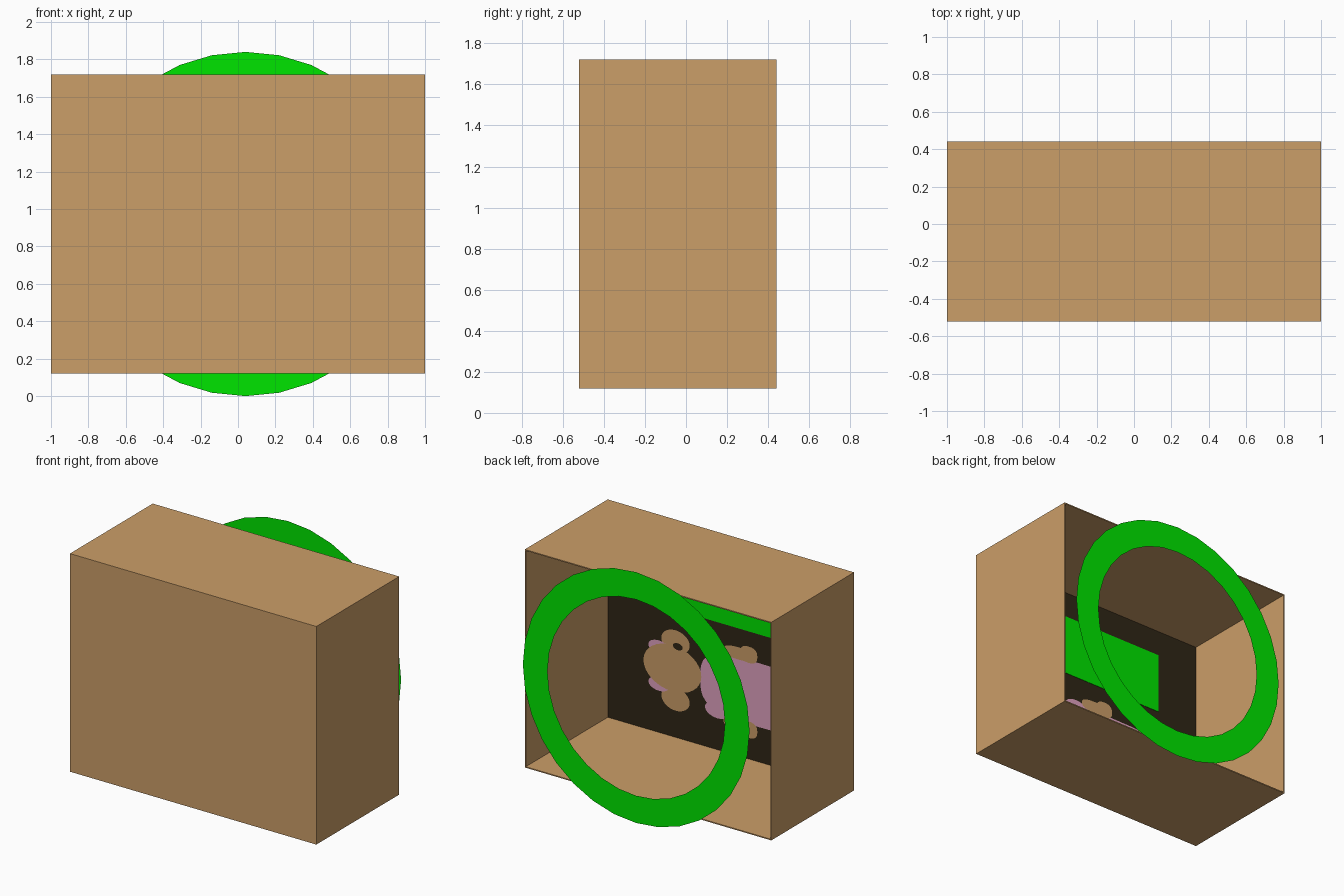
import bpy, bmesh, math

if "Cube" in bpy.data.objects:
    bpy.data.objects.remove(bpy.data.objects["Cube"])


def material(name, rgb):
    m = bpy.data.materials.new(name)
    m.diffuse_color = (*rgb, 1)
    m.use_nodes = True
    m.node_tree.nodes["Principled BSDF"].inputs["Base Color"].default_value = m.diffuse_color
    return m


BROWN = material("cardboard brown", (0.60, 0.342, 0.138))
GREEN = material("bright green", (0.0, 0.78, 0.0))
DARK = material("dark brown", (0.029, 0.019, 0.008))
MAUVE = material("mauve", (0.75, 0.36, 0.53))


def finish(name, bm, mat):
    me = bpy.data.meshes.new(name)
    bm.to_mesh(me)
    bm.free()
    me.materials.append(mat)
    ob = bpy.data.objects.new(name, me)
    bpy.context.scene.collection.objects.link(ob)
    return ob


def panel(name, x0, x1, y0, y1, z0, z1, mat):
    bm = bmesh.new()
    bmesh.ops.create_cube(bm, size=1)
    for v in bm.verts:
        v.co = ((x0 + x1) / 2 + v.co.x * (x1 - x0),
                (y0 + y1) / 2 + v.co.y * (y1 - y0),
                (z0 + z1) / 2 + v.co.z * (z1 - z0))
    return finish(name, bm, mat)


def plate(name, x, z, rx, rz, y, mat, power=1.0, n=32):
    """Flat rounded plate facing +y; power below 1 squares it off."""
    bm = bmesh.new()
    vs = []
    for i in range(n):
        a = 2 * math.pi * i / n
        c, s = math.cos(a), math.sin(a)
        vs.append(bm.verts.new((x + rx * math.copysign(abs(c) ** power, c), y,
                                z + rz * math.copysign(abs(s) ** power, s))))
    bm.faces.new(vs[::-1])
    return finish(name, bm, mat)


# Open-backed box
T = 0.008
panel("front_wall", -1, 1, -0.52, -0.52 + T, 0.12, 1.72, BROWN)
panel("floor_panel", -1, 1, -0.52 + T, 0.44, 0.12, 0.12 + T, BROWN)
panel("top_panel", -1, 1, -0.52 + T, 0.44, 1.72 - T, 1.72, BROWN)
for side, x in (("left", -1), ("right", 1 - T)):
    panel(side + "_wall", x, x + T, -0.52 + T, 0.44, 0.12 + T, 1.72 - T, BROWN)

# Dark picture panel on the inside of the front wall, with a green banner
panel("picture_background", -1 + T, 1 - T, -0.512, -0.510, 0.12 + T, 1.72 - T, DARK)
panel("green_banner", -0.65, 0.65, -0.510, -0.507, 1.065, 1.52, GREEN)

# Painted toy bear lying on its side, mirrored about its long axis
AXIS = 0.62
plate("bear_body", -0.24, AXIS, 0.48, 0.235, -0.507, MAUVE, 0.6)
for label, s in (("upper", 1), ("lower", -1)):
    plate(label + "_shoulder", 0.10, AXIS + s * 0.2, 0.10, 0.06, -0.5065, MAUVE)
    plate(label + "_arm", -0.07, AXIS + s * 0.262, 0.12, 0.045, -0.506, BROWN, 0.8)
    plate(label + "_paw", -0.155, AXIS + s * 0.275, 0.07, 0.06, -0.5055, BROWN, 0.8)
    plate(label + "_leg", -0.72, AXIS + s * 0.13, 0.14, 0.09, -0.506, BROWN)
    plate(label + "_ear", 0.44, AXIS + s * 0.21, 0.115, 0.085, -0.507, BROWN)
    plate(label + "_cheek", 0.575, AXIS + s * 0.135, 0.085, 0.05, -0.5065, MAUVE)
plate("ear_shadow", 0.42, 0.80, 0.04, 0.025, -0.505, DARK)
plate("bear_head", 0.465, 0.63, 0.235, 0.17, -0.506, BROWN)

# Flat ring floating behind the open side
bm = bmesh.new()
N = 32
rings = [[bm.verts.new((0.04 + r * math.sin(2 * math.pi * i / N), 0.52,
                        0.92 + r * math.cos(2 * math.pi * i / N)))
          for i in range(N)] for r in (0.72, 0.92)]
for i in range(N):
    j = (i + 1) % N
    bm.faces.new((rings[0][i], rings[0][j], rings[1][j], rings[1][i]))
bm.normal_update()
for f in bm.faces:
    if f.normal.y < 0:
        f.normal_flip()
finish("green_ring", bm, GREEN)
